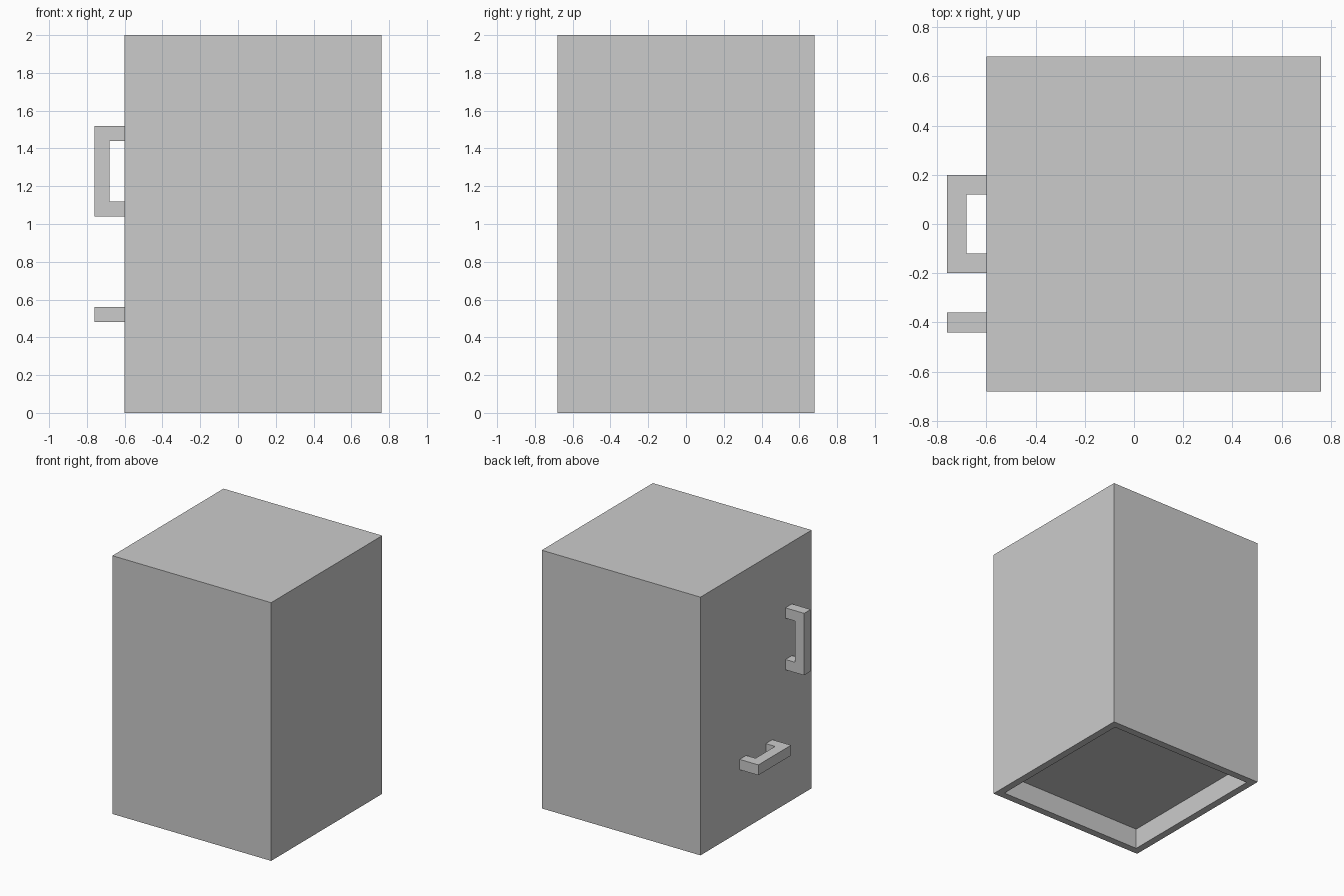
import bpy, bmesh
from mathutils import Vector

if "Cube" in bpy.data.objects:
    bpy.data.objects.remove(bpy.data.objects["Cube"])


def make_object(name, bm):
    bmesh.ops.recalc_face_normals(bm, faces=bm.faces)
    mesh = bpy.data.meshes.new(name)
    bm.to_mesh(mesh)
    bm.free()
    obj = bpy.data.objects.new(name, mesh)
    bpy.context.collection.objects.link(obj)
    return obj


# Cabinet body with a recessed underside
def cabinet(name, lo, hi, rim, recess):
    lo, hi = Vector(lo), Vector(hi)
    bm = bmesh.new()
    bmesh.ops.create_cube(bm, size=1)
    bmesh.ops.scale(bm, vec=hi - lo, verts=bm.verts)
    bmesh.ops.translate(bm, vec=(lo + hi) / 2, verts=bm.verts)
    bm.normal_update()
    bottom = min(bm.faces, key=lambda f: f.calc_center_median().z)
    bmesh.ops.inset_region(bm, faces=[bottom], thickness=rim)
    panel = bmesh.ops.extrude_discrete_faces(bm, faces=[bottom])["faces"][0]
    bmesh.ops.translate(bm, vec=(0, 0, recess), verts=panel.verts)
    return make_object(name, bm)


# U-shaped pull handle: profile in (outward, along), extruded across its width
def handle(name, centre, along, across, length, depth=0.16, bar=0.08):
    out, along, across = Vector((-1, 0, 0)), Vector(along), Vector(across)
    h = length / 2
    profile = [(0, -h), (depth, -h), (depth, h), (0, h),
               (0, h - bar), (depth - bar, h - bar),
               (depth - bar, bar - h), (0, bar - h)]
    base = Vector(centre) - across * bar / 2
    bm = bmesh.new()
    face = bm.faces.new([bm.verts.new(base + out * a + along * b) for a, b in profile])
    side = bmesh.ops.extrude_face_region(bm, geom=[face])["geom"]
    verts = [g for g in side if isinstance(g, bmesh.types.BMVert)]
    bmesh.ops.translate(bm, vec=across * bar, verts=verts)
    return make_object(name, bm)


cabinet("cabinet_body", (-0.6, -0.68, 0), (0.76, 0.68, 2), rim=0.08, recess=0.16)
handle("door_handle", (-0.6, -0.4, 1.28), (0, 0, 1), (0, 1, 0), length=0.48)
handle("drawer_handle", (-0.6, 0, 0.52), (0, 1, 0), (0, 0, 1), length=0.4)
